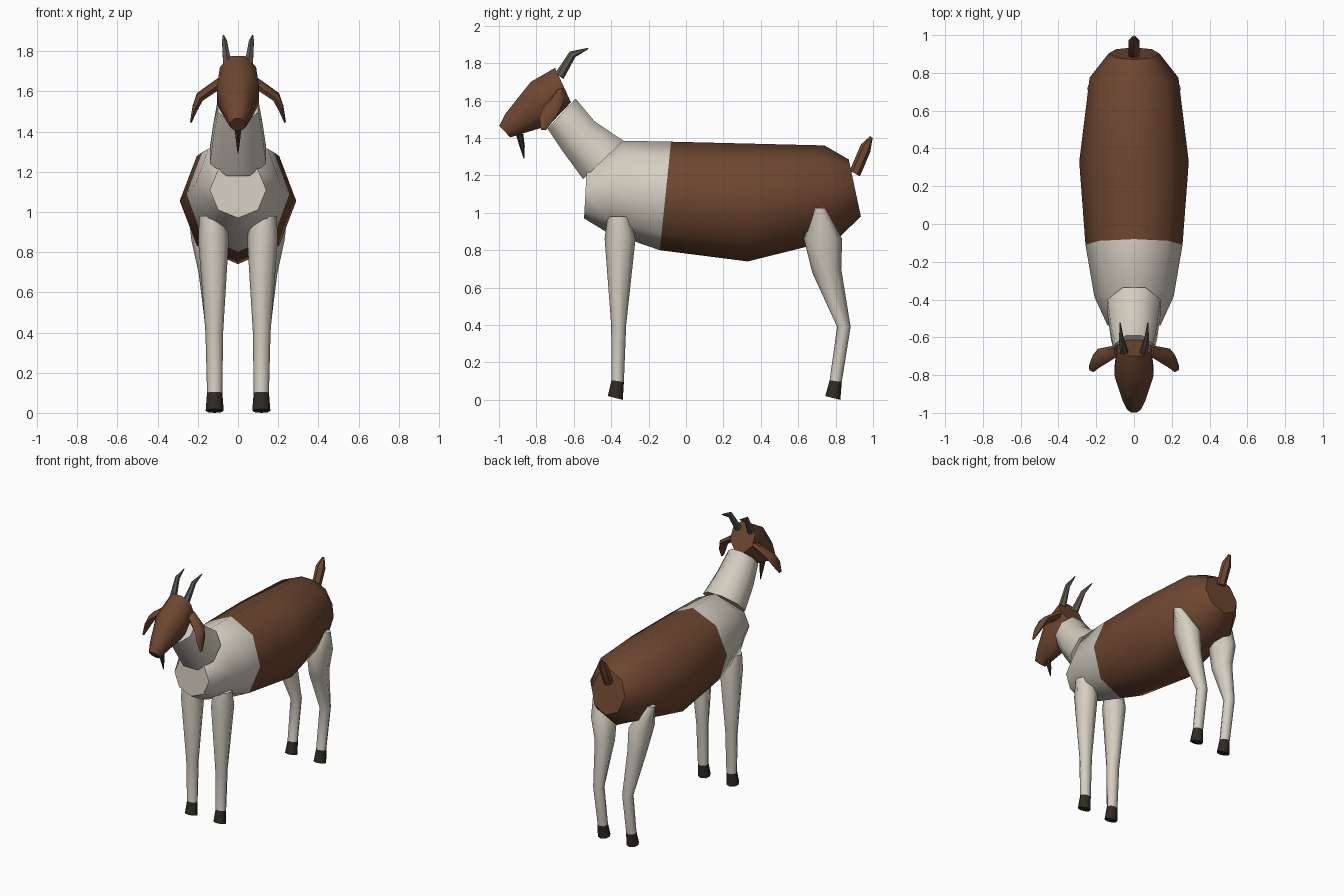
import bpy, bmesh, math
from mathutils import Vector

if "Cube" in bpy.data.objects:
    bpy.data.objects.remove(bpy.data.objects["Cube"])


def material(name, rgb):
    m = bpy.data.materials.new(name)
    m.diffuse_color = (*rgb, 1)
    m.use_nodes = True
    m.node_tree.nodes["Principled BSDF"].inputs["Base Color"].default_value = m.diffuse_color
    return m


BROWN = material("brown coat", (0.155, 0.062, 0.030))
CREAM = material("cream coat", (0.66, 0.61, 0.53))
HORN = material("grey horn", (0.115, 0.098, 0.078))
HOOF = material("dark hoof", (0.030, 0.024, 0.016))


def loft(name, rings, mats, bands=None, sides=8, flat=False, side=1, across=(1, 0, 0)):
    """Skin of elliptical rings; each ring is (end a, end b, half width).
    bands gives the material slot of each stretch; side=-1 mirrors in x."""
    across = Vector(across).normalized()
    bm = bmesh.new()
    loops = []
    for a, b, hw in rings:
        a, b = Vector(a), Vector(b)
        mid, half = (a + b) / 2, (a - b) / 2
        grow = 1 / math.cos(math.pi / sides) if flat else 1
        loop = []
        for i in range(sides):
            t = (i + (0.5 if flat else 0)) * math.tau / sides
            p = mid + grow * (half * math.cos(t) + across * hw * math.sin(t))
            loop.append(bm.verts.new((p.x * side, p.y, p.z)))
        loops.append(loop)
    bands = bands or [0] * (len(rings) - 1)
    for k, slot in enumerate(bands):
        for i in range(sides):
            j = (i + 1) % sides
            f = bm.faces.new((loops[k][i], loops[k][j], loops[k + 1][j], loops[k + 1][i]))
            f.material_index = slot
    bm.faces.new(loops[0]).material_index = bands[0]
    bm.faces.new(loops[-1]).material_index = bands[-1]
    bmesh.ops.recalc_face_normals(bm, faces=bm.faces)
    me = bpy.data.meshes.new(name)
    bm.to_mesh(me)
    bm.free()
    for m in mats:
        me.materials.append(m)
    ob = bpy.data.objects.new(name, me)
    bpy.context.collection.objects.link(ob)
    bpy.ops.object.select_all(action='DESELECT')
    ob.select_set(True)
    bpy.context.view_layer.objects.active = ob
    bpy.ops.object.shade_smooth_by_angle(angle=math.radians(50))
    return ob


def mid_ring(ay, az, by, bz, hw, x=0.0):
    return ((x, ay, az), (x, by, bz), hw)


# Barrel body: cream shoulders, brown from behind the shoulder to the rump
loft("body", [
    mid_ring(-0.53, 1.25, -0.545, 0.97, 0.14),
    mid_ring(-0.34, 1.385, -0.43, 0.90, 0.21),
    mid_ring(-0.08, 1.38, -0.14, 0.80, 0.257),
    mid_ring(0.33, 1.37, 0.33, 0.74, 0.29),
    mid_ring(0.74, 1.36, 0.81, 0.86, 0.235),
    mid_ring(0.87, 1.285, 0.935, 0.98, 0.135),
], [CREAM, BROWN], [0, 0, 1, 1, 1])

# Neck
loft("neck", [
    mid_ring(-0.335, 1.385, -0.55, 1.18, 0.14),
    mid_ring(-0.49, 1.49, -0.66, 1.33, 0.122),
    mid_ring(-0.59, 1.61, -0.74, 1.45, 0.100),
], [CREAM], flat=True)

# Head, from the poll to the muzzle
loft("head", [
    mid_ring(-0.70, 1.775, -0.615, 1.59, 0.090),
    mid_ring(-0.83, 1.70, -0.735, 1.465, 0.104),
    mid_ring(-0.965, 1.53, -0.87, 1.425, 0.060),
    mid_ring(-0.998, 1.465, -0.94, 1.403, 0.038),
], [BROWN], flat=True)

# Beard
loft("beard", [
    mid_ring(-0.91, 1.42, -0.87, 1.42, 0.020),
    mid_ring(-0.89, 1.355, -0.862, 1.355, 0.012),
    mid_ring(-0.868, 1.29, -0.864, 1.29, 0.002),
], [HOOF], sides=6)

# Tail
loft("tail", [
    mid_ring(0.875, 1.225, 0.93, 1.195, 0.032),
    mid_ring(0.935, 1.365, 0.985, 1.325, 0.034),
    mid_ring(0.985, 1.41, 0.998, 1.40, 0.008),
], [BROWN], sides=6)

for side, word in ((1, "right"), (-1, "left")):
    # Drooping ears
    loft("ear_" + word, [
        ((0.085, -0.70, 1.64), (0.085, -0.64, 1.65), 0.028),
        ((0.19, -0.765, 1.565), (0.19, -0.66, 1.58), 0.024),
        ((0.215, -0.785, 1.51), (0.215, -0.69, 1.52), 0.018),
        ((0.235, -0.775, 1.445), (0.235, -0.745, 1.445), 0.006),
    ], [BROWN], sides=6, side=side, across=(0.7, 0, 0.7))

    # Swept back horns
    loft("horn_" + word, [
        mid_ring(-0.70, 1.745, -0.655, 1.715, 0.024, 0.053),
        mid_ring(-0.622, 1.862, -0.592, 1.832, 0.014, 0.067),
        mid_ring(-0.524, 1.882, -0.521, 1.876, 0.003, 0.073),
    ], [HORN], sides=6, side=side)

    # Front legs with hooves
    loft("front_leg_" + word, [
        mid_ring(-0.42, 0.98, -0.30, 0.98, 0.068, 0.125),
        mid_ring(-0.435, 0.86, -0.27, 0.86, 0.076, 0.122),
        mid_ring(-0.40, 0.40, -0.32, 0.40, 0.044, 0.118),
        mid_ring(-0.398, 0.105, -0.332, 0.095, 0.038, 0.116),
        mid_ring(-0.418, 0.02, -0.338, 0.0, 0.045, 0.116),
    ], [CREAM, HOOF], [0, 0, 0, 1], side=side)

    # Hind legs with hooves
    loft("hind_leg_" + word, [
        mid_ring(0.685, 1.025, 0.745, 1.025, 0.045, 0.205),
        mid_ring(0.63, 0.86, 0.835, 0.86, 0.080, 0.152),
        mid_ring(0.675, 0.68, 0.83, 0.70, 0.062, 0.133),
        mid_ring(0.808, 0.39, 0.88, 0.39, 0.040, 0.118),
        mid_ring(0.768, 0.105, 0.833, 0.095, 0.036, 0.116),
        mid_ring(0.745, 0.02, 0.825, 0.0, 0.045, 0.116),
    ], [CREAM, HOOF], [0, 0, 0, 0, 1], side=side)
